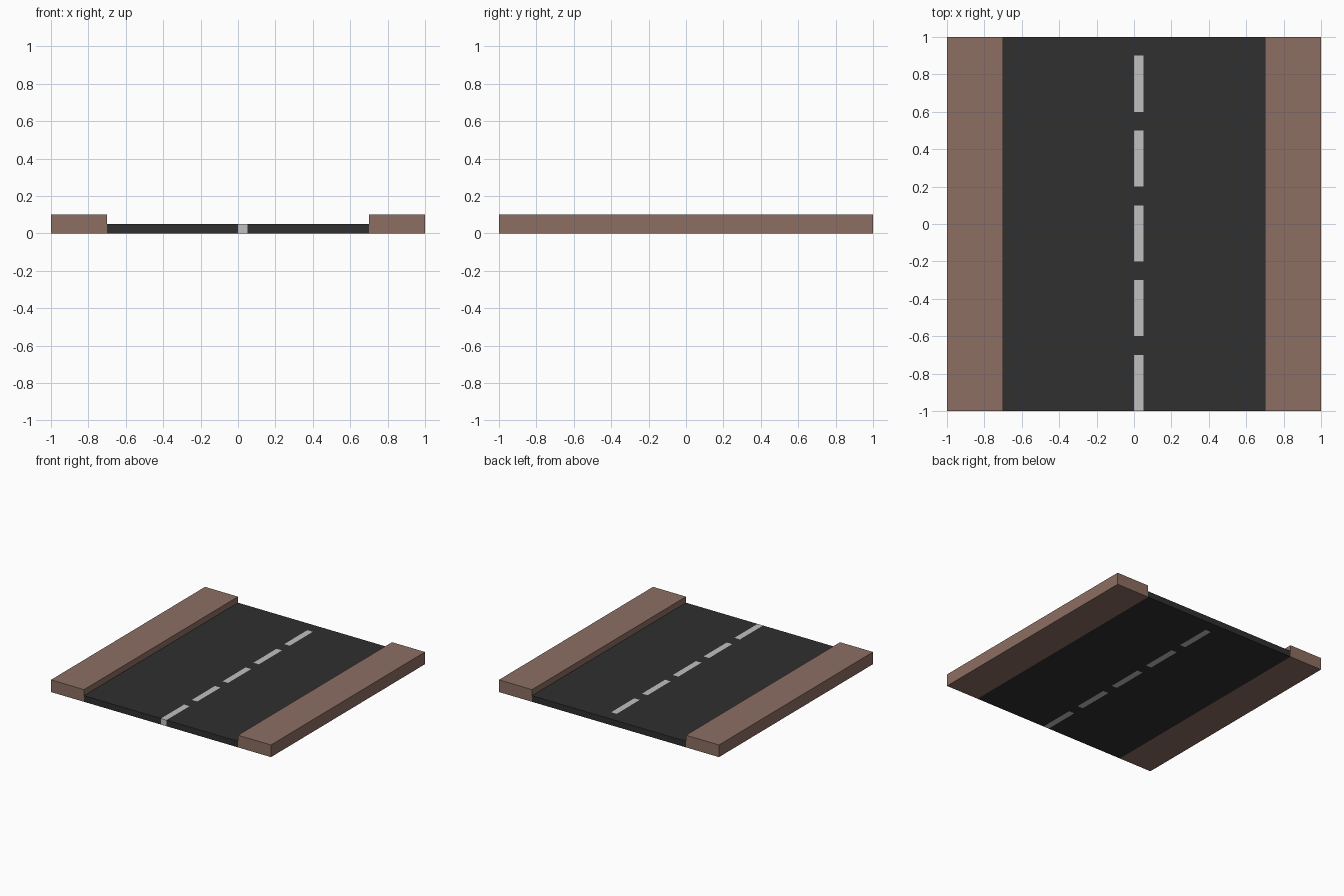
import bpy
import bmesh

cube = bpy.data.objects.get("Cube")
if cube:
    bpy.data.objects.remove(cube, do_unlink=True)


def material(name, rgb):
    m = bpy.data.materials.new(name)
    m.use_nodes = True
    m.diffuse_color = (*rgb, 1)
    bsdf = next(n for n in m.node_tree.nodes if n.type == 'BSDF_PRINCIPLED')
    bsdf.inputs["Base Color"].default_value = (*rgb, 1)
    bsdf.inputs["Roughness"].default_value = 0.9
    return m


asphalt = material("asphalt", (0.029, 0.029, 0.029))
paint = material("lane_paint", (0.527, 0.527, 0.527))
brown = material("sidewalk_brown", (0.266, 0.156, 0.125))


def slab(name, x0, x1, height, mats, x_cuts=(), y_cuts=(), painted=None):
    """Box over the full length, sliced at the given x and y positions."""
    bm = bmesh.new()
    bmesh.ops.create_cube(bm, size=1)
    for v in bm.verts:
        v.co = ((x0 + x1) / 2 + v.co.x * (x1 - x0), v.co.y * 2, (v.co.z + 0.5) * height)
    cuts = [((x, 0, 0), (1, 0, 0)) for x in x_cuts] + [((0, y, 0), (0, 1, 0)) for y in y_cuts]
    for co, no in cuts:
        bmesh.ops.bisect_plane(bm, geom=bm.verts[:] + bm.edges[:] + bm.faces[:],
                               plane_co=co, plane_no=no)
    for f in bm.faces:
        if painted and painted(f.calc_center_median()):
            f.material_index = 1
    mesh = bpy.data.meshes.new(name)
    bm.to_mesh(mesh)
    bm.free()
    for m in mats:
        mesh.materials.append(m)
    ob = bpy.data.objects.new(name, mesh)
    bpy.context.collection.objects.link(ob)
    return ob


# Road with inset lane dashes that run through its full thickness
dashes = [(-1 + 0.4 * i, -0.7 + 0.4 * i) for i in range(5)]
slab("road", -0.7, 0.7, 0.05, [asphalt, paint],
     x_cuts=(0, 0.05),
     y_cuts=[y for d in dashes for y in d if y > -0.99],
     painted=lambda c: 0 < c.x < 0.05 and any(a - 0.01 < c.y < b for a, b in dashes))

# Raised sidewalks on both sides
slab("sidewalk_left", 0.7, 1, 0.1, [brown])
slab("sidewalk_right", -1, -0.7, 0.1, [brown])
